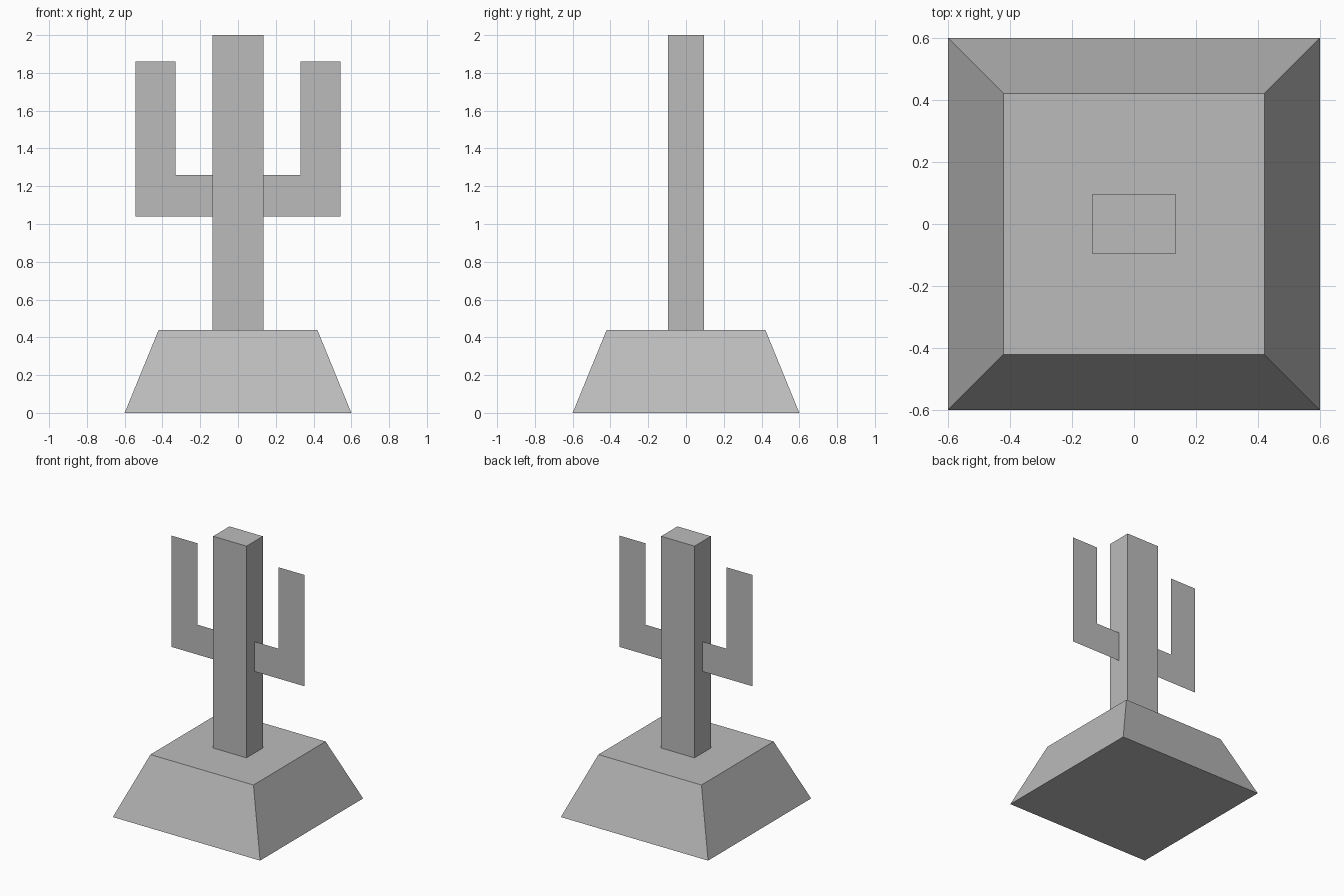
import bpy
import bmesh

cube = bpy.data.objects.get("Cube")
if cube:
    bpy.data.objects.remove(cube, do_unlink=True)

# One flat grey for every part
grey = bpy.data.materials.new("plain_grey")
grey.use_nodes = True
colour = (0.5, 0.5, 0.5, 1)
grey.diffuse_color = colour
grey.node_tree.nodes["Principled BSDF"].inputs["Base Color"].default_value = colour


def finish(name, bm):
    mesh = bpy.data.meshes.new(name)
    bm.to_mesh(mesh)
    bm.free()
    mesh.materials.append(grey)
    obj = bpy.data.objects.new(name, mesh)
    bpy.context.collection.objects.link(obj)
    return obj


def tapered_box(name, bottom, top, z0, z1):
    """Box given by half sizes (x, y) at its bottom and top."""
    bm = bmesh.new()
    bmesh.ops.create_cube(bm, size=2)
    for v in bm.verts:
        half, z = (top, z1) if v.co.z > 0 else (bottom, z0)
        v.co = (v.co.x * half[0], v.co.y * half[1], z)
    return finish(name, bm)


def flat_arm(name, side):
    """Upturned L-shaped sheet in the middle plane of the trunk."""
    outline = [(0.135, 1.04), (0.542, 1.04), (0.542, 1.86),
               (0.33, 1.86), (0.33, 1.26), (0.135, 1.26)]
    bm = bmesh.new()
    corners = [bm.verts.new((side * x, 0, z)) for x, z in outline]
    face = bm.faces.new(corners)
    if side < 0:
        face.normal_flip()
    return finish(name, bm)


# Sloping base and upright trunk
tapered_box("base", (0.6, 0.6), (0.42, 0.42), 0, 0.44)
tapered_box("trunk", (0.136, 0.095), (0.136, 0.095), 0.44, 2)

# Pair of arms
for name, side in (("left_arm", 1), ("right_arm", -1)):
    flat_arm(name, side)
